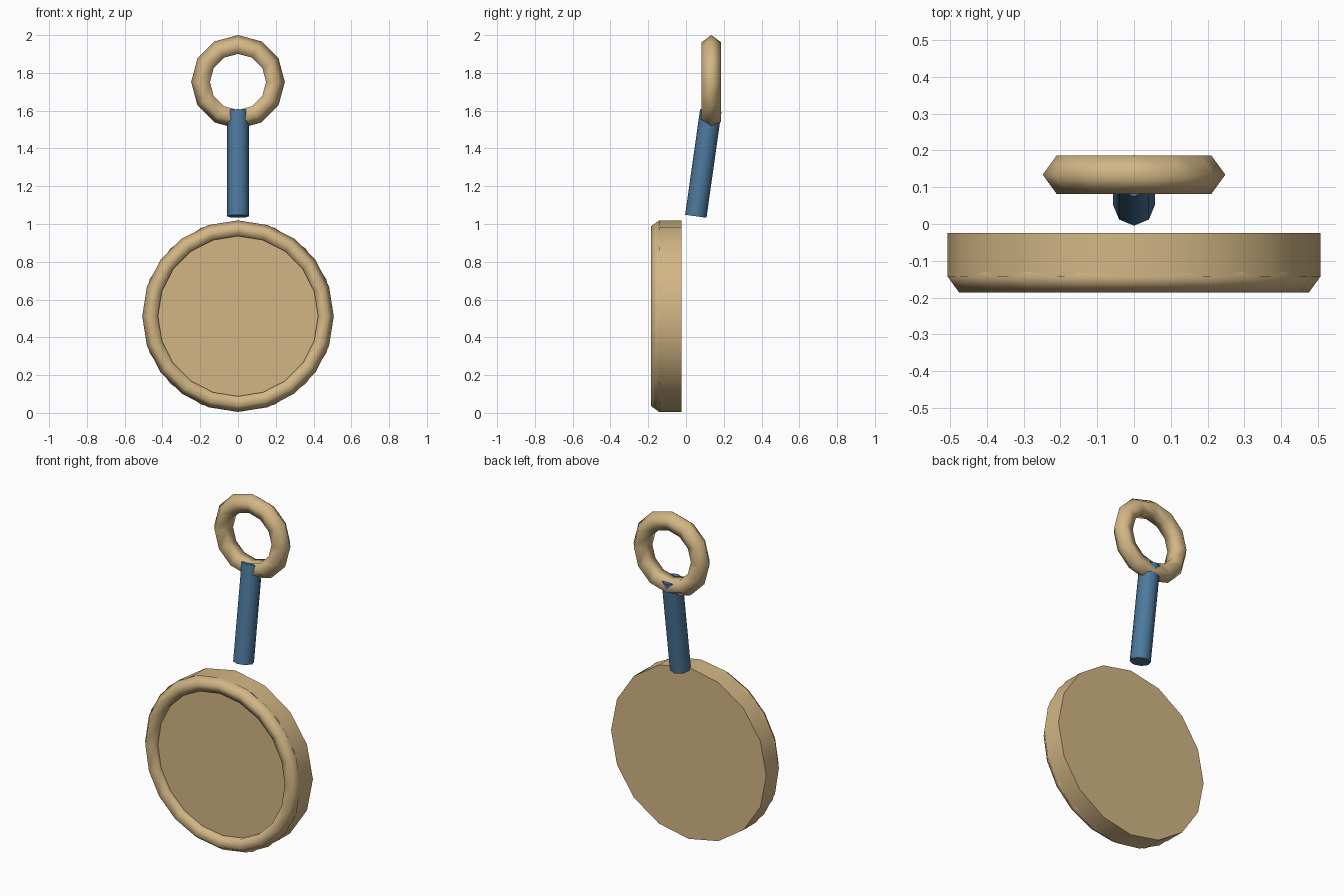
import bpy, bmesh, math
from mathutils import Matrix, Vector

if "Cube" in bpy.data.objects:
    bpy.data.objects.remove(bpy.data.objects["Cube"])


def material(name, rgb):
    m = bpy.data.materials.new(name)
    m.diffuse_color = (*rgb, 1)
    m.use_nodes = True
    m.node_tree.nodes["Principled BSDF"].inputs["Base Color"].default_value = m.diffuse_color
    return m


TAN = material("tan", (0.65, 0.47, 0.235))
BLUE = material("steel blue", (0.075, 0.19, 0.34))


def finish(name, bm, mat, angle):
    bmesh.ops.recalc_face_normals(bm, faces=bm.faces)
    mesh = bpy.data.meshes.new(name)
    bm.to_mesh(mesh)
    bm.free()
    mesh.materials.append(mat)
    ob = bpy.data.objects.new(name, mesh)
    bpy.context.collection.objects.link(ob)
    bpy.ops.object.select_all(action='DESELECT')
    ob.select_set(True)
    bpy.context.view_layer.objects.active = ob
    bpy.ops.object.shade_smooth_by_angle(angle=math.radians(angle))
    return ob


def rod(name, start, end, radius, sides, mat):
    """Capped cylinder between two points, with a corner at +x."""
    a, b = Vector(start), Vector(end)
    axis = (b - a).normalized()
    u = Vector((1, 0, 0))
    v = axis.cross(u)
    bm = bmesh.new()
    loops = []
    for p in (a, b):
        loops.append([bm.verts.new(p + radius * (u * math.cos(t) + v * math.sin(t)))
                      for t in (2 * math.pi * i / sides for i in range(sides))])
    for i in range(sides):
        j = (i + 1) % sides
        bm.faces.new((loops[0][i], loops[0][j], loops[1][j], loops[1][i]))
    bm.faces.new(loops[0])
    bm.faces.new(loops[1])
    return finish(name, bm, mat, 50)


def ring(name, center, major, minor, segments, sides, mat):
    """Upright torus around the y axis with a coarse cross-section."""
    bm = bmesh.new()
    grid = []
    for i in range(segments):
        t = 2 * math.pi * i / segments
        row = []
        for k in range(sides):
            p = 2 * math.pi * k / sides
            r = major + minor * math.cos(p)
            row.append(bm.verts.new(Vector(center) + Vector(
                (r * math.cos(t), minor * math.sin(p), r * math.sin(t)))))
        grid.append(row)
    for i in range(segments):
        n = grid[(i + 1) % segments]
        for k in range(sides):
            m = (k + 1) % sides
            bm.faces.new((grid[i][k], n[k], n[m], grid[i][m]))
    return finish(name, bm, mat, 80)


# Round body with a raised front rim
rod("disc_body", (0, -0.025, 0.512), (0, -0.142, 0.512), 0.507, 16, TAN)
ring("front_rim", (0, -0.142, 0.512), 0.461, 0.046, 20, 5, TAN)

# Tilted stem and hanging ring
rod("stem", (0, 0.052, 1.041), (0, 0.131, 1.60), 0.057, 8, BLUE)
ring("hanging_ring", (0, 0.134, 1.752), 0.193, 0.055, 12, 5, TAN)
